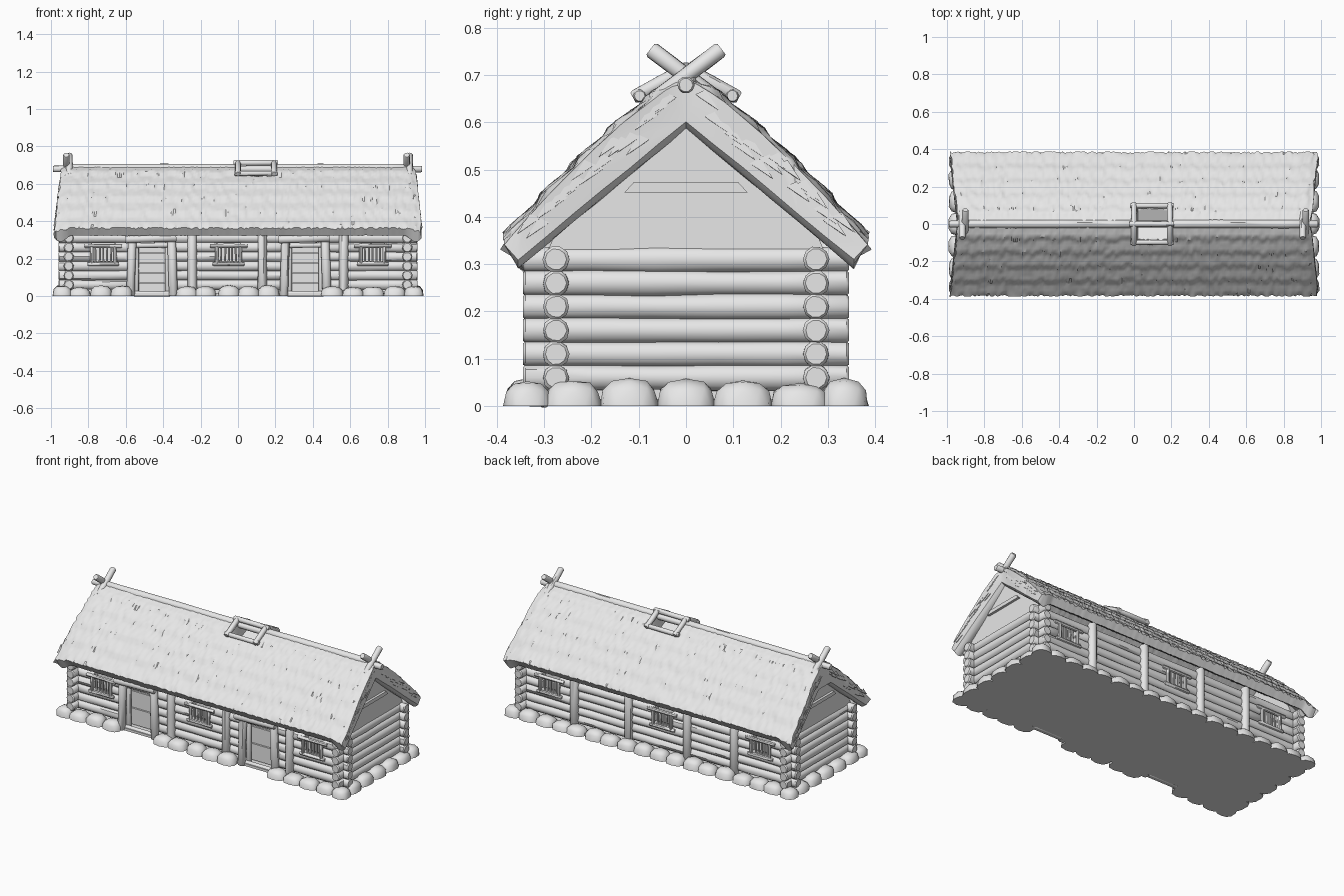
import bpy, bmesh, math, random
from mathutils import Vector

random.seed(4)
if "Cube" in bpy.data.objects:
    bpy.data.objects.remove(bpy.data.objects["Cube"], do_unlink=True)

grey = bpy.data.materials.new("light_grey")
grey.use_nodes = True
grey.diffuse_color = (0.8, 0.8, 0.8, 1)
grey.node_tree.nodes["Principled BSDF"].inputs["Base Color"].default_value = (0.8, 0.8, 0.8, 1)
made = []


def finish(name, bm):
    bmesh.ops.recalc_face_normals(bm, faces=bm.faces)
    mesh = bpy.data.meshes.new(name)
    bm.to_mesh(mesh)
    bm.free()
    mesh.materials.append(grey)
    obj = bpy.data.objects.new(name, mesh)
    bpy.context.collection.objects.link(obj)
    made.append(obj)


def jit(amount):
    return random.uniform(-amount, amount)


def log(bm, a, b, r, sides=10):
    """Slightly uneven round timber from a to b with chamfered ends."""
    a, b = Vector(a), Vector(b)
    axis = b - a
    turn = axis.to_track_quat("Z", "Y")
    steps = max(2, int(axis.length / 0.12))
    chamfer = min(0.006 / axis.length, 0.2)
    stops = [(0, 0.8), (chamfer, 1)]
    stops += [(i / steps, random.uniform(0.94, 1.06)) for i in range(1, steps)]
    stops += [(1 - chamfer, 1), (1, 0.8)]
    rings = []
    for t, k in stops:
        ring = []
        for j in range(sides):
            w = math.tau * j / sides
            off = Vector((math.cos(w), math.sin(w), 0)) * r * k * (1 + jit(0.04))
            ring.append(bm.verts.new(a + axis * t + turn @ off))
        rings.append(ring)
    for p, q in zip(rings, rings[1:]):
        for j in range(sides):
            n = (j + 1) % sides
            bm.faces.new((p[j], p[n], q[n], q[j]))
    bm.faces.new(rings[0][::-1])
    bm.faces.new(rings[-1])


def box(bm, lo, hi):
    lo, hi = Vector(lo), Vector(hi)
    for v in bmesh.ops.create_cube(bm, size=1)["verts"]:
        v.co = (lo + hi) / 2 + v.co * (hi - lo)


def prism_x(bm, profile, x0, x1):
    """Extrude a closed (y, z) profile between two x positions."""
    ends = [[bm.verts.new((x, y, z)) for y, z in profile] for x in (x0, x1)]
    bm.faces.new(ends[0])
    bm.faces.new(ends[1][::-1])
    for i in range(len(profile)):
        n = (i + 1) % len(profile)
        bm.faces.new((ends[0][i], ends[0][n], ends[1][n], ends[1][i]))


WINDOWS = (-0.72, -0.05, 0.72)
DOORS = (-0.46, 0.36)
ROWS = [0.06 + 0.05 * i for i in range(6)]

# Floor and solid wall core
bm = bmesh.new()
box(bm, (-0.94, -0.32, 0), (0.94, 0.34, 0.015))
box(bm, (-0.89, -0.25, 0), (0.89, 0.25, 0.34))
finish("floor_and_core", bm)

# Long walls, with log rows broken at doors and windows
for side, name in ((-1, "front_wall_logs"), (1, "back_wall_logs")):
    bm = bmesh.new()
    for z in ROWS:
        gaps = [(d - 0.1, d + 0.1) for d in DOORS] if side < 0 else []
        if 0.2 < z < 0.27:
            gaps += [(w - 0.06, w + 0.06) for w in WINDOWS]
        start = -0.96
        for g0, g1 in sorted(gaps):
            log(bm, (start, side * 0.275, z), (g0, side * 0.275, z), 0.028)
            start = g1
        log(bm, (start, side * 0.275, z), (0.96, side * 0.275, z), 0.028)
    finish(name, bm)

# End walls and gables
for side, name in ((-1, "right_end_wall"), (1, "left_end_wall")):
    bm = bmesh.new()
    for z in ROWS:
        log(bm, (side * 0.905, -0.345, z), (side * 0.905, 0.345, z), 0.028)
    gable = [(-0.3, 0.31), (0.3, 0.31), (0.27, 0.38), (0, 0.62), (-0.27, 0.38)]
    prism_x(bm, gable, side * 0.87, side * 0.92)
    prism_x(bm, [(-0.13, 0.452), (0.13, 0.452), (0.11, 0.474), (-0.11, 0.474)], side * 0.9, side * 0.935)
    finish(name, bm)

# Upright posts on both long sides
bm = bmesh.new()
for x in (-0.245, 0.13, 0.565):
    log(bm, (x, -0.3, 0.01), (x, -0.3, 0.35), 0.025)
for x in (-0.54, -0.22, 0.18, 0.55):
    log(bm, (x, 0.3, 0.01), (x, 0.3, 0.35), 0.025)
finish("wall_posts", bm)

# Doors: recessed boards, jambs, lintel and sill
for x, name in zip(DOORS, ("right_door", "left_door")):
    bm = bmesh.new()
    for i in range(5):
        z = 0.02 + i * 0.053
        box(bm, (x - 0.095, -0.262 - 0.006 * (i % 2), z), (x + 0.095, -0.24, z + 0.05))
    for s in (-1, 1):
        log(bm, (x + s * 0.115, -0.315, 0), (x + s * 0.105, -0.315, 0.31), 0.024)
        log(bm, (x + s * 0.085, -0.285, 0), (x + s * 0.085, -0.285, 0.3), 0.015)
    log(bm, (x - 0.145, -0.335, 0.302), (x + 0.13, -0.335, 0.31), 0.021)
    log(bm, (x - 0.1, -0.295, 0.27), (x + 0.1, -0.295, 0.272), 0.014)
    log(bm, (x - 0.1, -0.3, 0.012), (x + 0.1, -0.3, 0.012), 0.015)
    finish(name, bm)

# Windows: rails, side pieces and upright bars
for side, label in ((-1, "front"), (1, "back")):
    for i, x in enumerate(WINDOWS):
        bm = bmesh.new()
        y = side * 0.303
        for z, half in ((0.268, 0.1), (0.172, 0.085)):
            log(bm, (x - half, y, z), (x + half, y, z), 0.011, 8)
        for s in (-1, 1):
            log(bm, (x + s * 0.062, y, 0.165), (x + s * 0.062, y, 0.272), 0.01, 8)
        for k in range(5):
            bx = x - 0.04 + k * 0.02
            log(bm, (bx, side * 0.29, 0.165), (bx + jit(0.004), side * 0.29, 0.27), 0.006, 6)
        finish(f"{label}_window_{i + 1}", bm)

# Foundation stones
bm = bmesh.new()


def stone(x, y, rx, ry):
    h = random.uniform(0.046, 0.06)
    for v in bmesh.ops.create_icosphere(bm, subdivisions=2, radius=1)["verts"]:
        c = v.co * (1 + jit(0.05))
        c = Vector([math.copysign(abs(k) ** 0.75, k) for k in c])
        v.co = (x + c.x * rx, y + c.y * ry, max(0, c.z * h))


for side in (-1, 1):
    for i in range(16):
        x = -0.84 + 0.112 * i
        if side > 0 or all(abs(x - d) > 0.12 for d in DOORS):
            stone(x + jit(0.01), side * 0.332, 0.06, 0.05)
    for i in range(5):
        stone(side * 0.942, -0.24 + 0.12 * i, 0.05, 0.062)
    for s in (-1, 1):
        stone(side * 0.94, s * 0.335, 0.052, 0.05)
finish("foundation_stones", bm)

# Thatched roof: stepped courses, rolled gable ends and a smoke opening
bm = bmesh.new()
COLS, HALF, COURSES = 180, 24, 5
loops = []
for c in range(COLS + 1):
    u = -1 + 2 * c / COLS
    roll = max(0, (abs(u) - 0.965) / 0.035) ** 2
    hang = min(1, max(0, (abs(u) - 0.91) / 0.05))
    ragged = jit(0.14)
    loop = []
    for i in range(-HALF, HALF + 1):
        s = i / HALF
        a = abs(s)
        step = (a * COURSES * 0.999 + ragged) % 1 if a > 0.1 else 0
        lift = 0.011 * step + jit(0.0025) - 0.018 * roll
        x = u * (0.942 + 0.04 * a) + (jit(0.006) if roll else 0)
        y = 0.38 * s + math.copysign(lift * 0.65, s)
        z = 0.698 - 0.34 * a ** 1.2 + lift * 0.75 - 0.012 * hang * a ** 4
        if 0.015 < x < 0.185 and abs(y) < 0.088:
            z = 0.605 + 0.45 * abs(y)
        loop.append(bm.verts.new((x, y, z)))
    for i in range(6, -7, -1):
        s = i / 6
        a = abs(s)
        z = 0.585 - 0.262 * a - 0.032 * a * hang + 0.018 * roll
        loop.append(bm.verts.new((u * (0.942 + 0.04 * a), 0.355 * s, z + jit(0.002))))
    loops.append(loop)
for p, q in zip(loops, loops[1:]):
    for i in range(len(p)):
        n = (i + 1) % len(p)
        bm.faces.new((p[i], p[n], q[n], q[i]))
caps = [bm.faces.new(loops[0]), bm.faces.new(loops[-1])]
bmesh.ops.triangulate(bm, faces=caps)
finish("thatched_roof", bm)

# Loose thatch tufts on the gable ends
bm = bmesh.new()
for end in (-1, 1):
    for side in (-1, 1):
        for i in range(16):
            t = 0.08 + 0.052 * i
            y, z = 0.37 * t, 0.65 - 0.32 * t + jit(0.025)
            x = end * (0.945 + 0.04 * t)
            out = [(0, -0.01, 0.012), (0, 0.012, 0.022), (0.007, 0.04, -0.022), (-0.01, 0.02, -0.01)]
            v = [bm.verts.new((x + end * dx, side * (y + dy), z + dz)) for dx, dy, dz in out]
            for f in ((0, 1, 2), (0, 2, 3), (1, 3, 2), (0, 3, 1)):
                bm.faces.new([v[k] for k in f])
finish("gable_thatch_tufts", bm)

# Ridge pole, ridge capping and crossed finials
bm = bmesh.new()
log(bm, (-0.99, 0, 0.679), (0.985, 0, 0.679), 0.018)
for x0, x1 in ((-0.93, 0.01), (0.19, 0.93)):
    log(bm, (x0, 0, 0.685), (x1, 0, 0.685), 0.022)
finish("ridge_pole", bm)
bm = bmesh.new()
for end in (-1, 1):
    for s in (-1, 1):
        x = end * 0.91 + s * 0.008
        log(bm, (x, s * 0.075, 0.755), (x, -s * 0.07, 0.645), 0.018)
finish("crossed_finials", bm)

# Smoke opening frame
bm = bmesh.new()
for s in (-1, 1):
    log(bm, (-0.02, s * 0.098, 0.656), (0.21, s * 0.098, 0.656), 0.014)
    for x in (0, 0.192):
        log(bm, (x, s * 0.112, 0.652), (x, 0, 0.713), 0.015)
log(bm, (-0.025, 0, 0.712), (0.215, 0, 0.712), 0.015)
finish("smoke_opening_frame", bm)

# Smooth shading with sharp creases kept
bpy.ops.object.select_all(action="DESELECT")
for obj in made:
    obj.select_set(True)
bpy.context.view_layer.objects.active = made[0]
bpy.ops.object.shade_smooth_by_angle(angle=math.radians(40))
